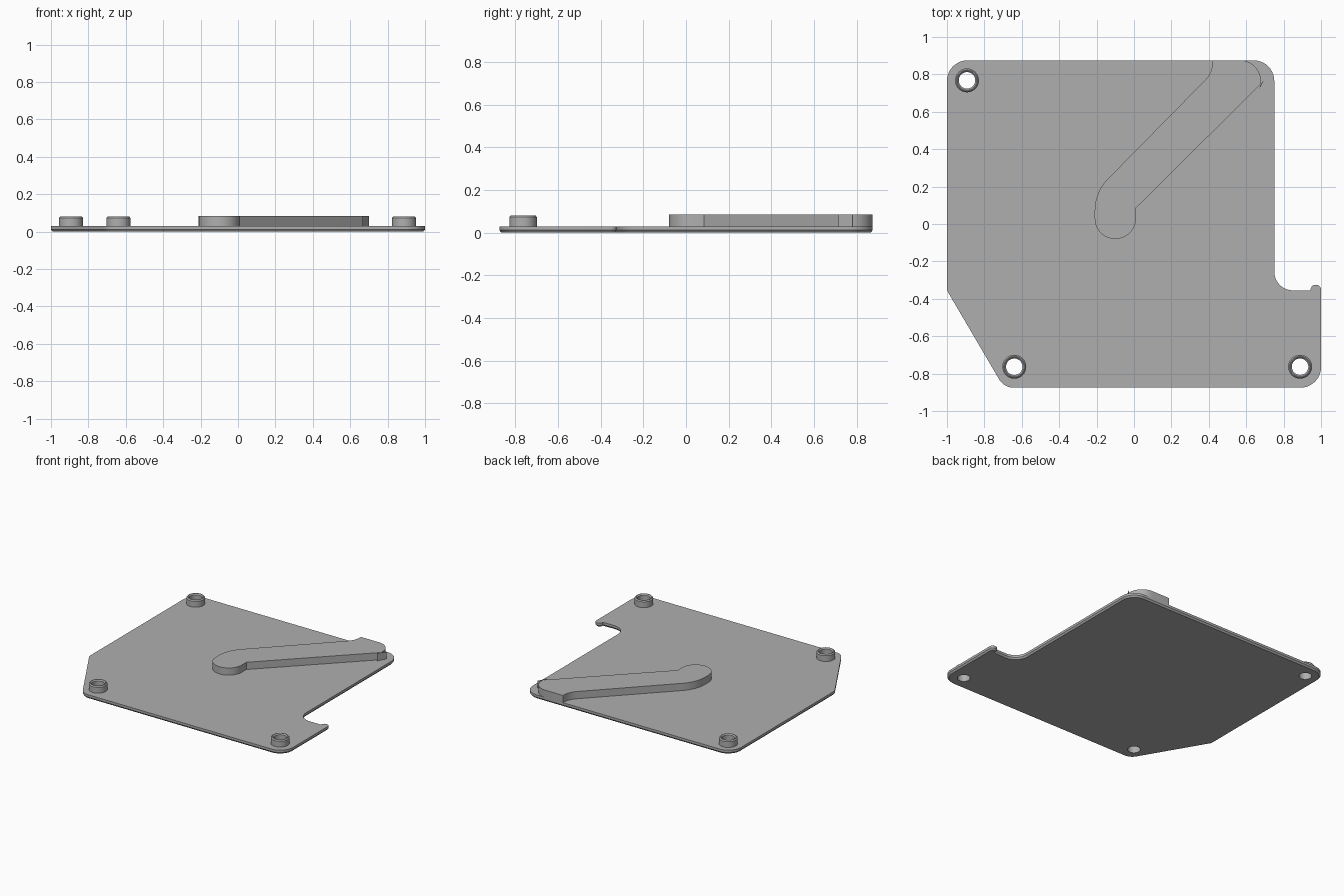
import bpy, bmesh, math
from mathutils import Vector

cube = bpy.data.objects.get("Cube")
if cube:
    bpy.data.objects.remove(cube, do_unlink=True)

# One plain grey for everything
grey = bpy.data.materials.new("plain grey")
grey.use_nodes = True
colour = (0.43, 0.43, 0.43, 1)
grey.diffuse_color = colour
grey.node_tree.nodes["Principled BSDF"].inputs["Base Color"].default_value = colour

TOP = 0.03
HOLE = 0.044
MOUNTS = [(-0.893, 0.768), (-0.64, -0.763), (0.888, -0.763)]


def rounded(corners, steps=10):
    """Closed outline from (x, y, radius) corners, each replaced by an arc."""
    out = []
    for i, (x, y, r) in enumerate(corners):
        p = Vector((x, y))
        a = (Vector(corners[i - 1][:2]) - p).normalized()
        b = (Vector(corners[(i + 1) % len(corners)][:2]) - p).normalized()
        if r == 0:
            out.append(p)
            continue
        half = a.angle(b) / 2
        centre = p + (a + b).normalized() * (r / math.sin(half))
        start = p + a * (r / math.tan(half)) - centre
        end = p + b * (r / math.tan(half)) - centre
        sweep = start.angle_signed(end)
        for k in range(steps + 1):
            t = -sweep * k / steps
            c, s = math.cos(t), math.sin(t)
            out.append(centre + Vector((start.x * c - start.y * s,
                                        start.x * s + start.y * c)))
    return out


def circle(x, y, r, n=40):
    return [Vector((x + r * math.cos(k * math.tau / n), y + r * math.sin(k * math.tau / n)))
            for k in range(n)]


def inset(points, d):
    """Move a counter-clockwise outline inwards by d."""
    out = []
    for i, p in enumerate(points):
        e = (p - points[i - 1]).normalized()
        f = (points[(i + 1) % len(points)] - p).normalized()
        n = Vector((-e.y - f.y, e.x + f.x)).normalized()
        out.append(p + n * d)
    return out


def finish(name, bm):
    bmesh.ops.recalc_face_normals(bm, faces=bm.faces)
    mesh = bpy.data.meshes.new(name)
    bm.to_mesh(mesh)
    bm.free()
    mesh.materials.append(grey)
    obj = bpy.data.objects.new(name, mesh)
    bpy.context.collection.objects.link(obj)
    bpy.ops.object.select_all(action='DESELECT')
    obj.select_set(True)
    bpy.context.view_layer.objects.active = obj
    bpy.ops.object.shade_smooth_by_angle(angle=math.radians(30))
    return obj


def walls(bm, rings):
    """Bridge successive vertex rings of equal length."""
    for low, high in zip(rings, rings[1:]):
        for i in range(len(low)):
            bm.faces.new((low[i - 1], low[i], high[i], high[i - 1]))


def slab(name, outline, levels, holes=()):
    """Solid from an outline at (z, inset) levels, with straight through holes."""
    bm = bmesh.new()
    stacks = [[(z, inset(outline, d)) for z, d in levels]]
    stacks += [[(levels[0][0], h), (levels[-1][0], h)] for h in holes]
    bottom, top = [], []
    for stack in stacks:
        rings = [[bm.verts.new((p.x, p.y, z)) for p in pts] for z, pts in stack]
        walls(bm, rings)
        for ring, edges in ((rings[0], bottom), (rings[-1], top)):
            edges += [bm.edges.get((ring[i - 1], ring[i])) for i in range(len(ring))]
    for edges in (bottom, top):
        bmesh.ops.triangle_fill(bm, edges=edges, use_beauty=True, normal=(0, 0, 1))
    return finish(name, bm)


# Base plate with chamfered underside, cut corner, notch and small end nub
plate = rounded([(-1, 0.875, 0.11), (-1, -0.355, 0.04), (-0.695, -0.875, 0.09),
                 (1, -0.875, 0.11), (1, -0.325, 0.027), (0.944, -0.325, 0.027),
                 (0.944, -0.355, 0), (0.75, -0.355, 0.1), (0.75, 0.875, 0.11)])
slab("base_plate", plate, [(0, 0.01), (0.012, 0), (TOP, 0)],
     [circle(x, y, HOLE) for x, y in MOUNTS])

# Raised diagonal arm with a round end, flush with the plate corner
arm = rounded([(-0.21, -0.08, 0.109), (0.01, -0.08, 0.109), (0.01, 0.085, 0),
               (0.69, 0.76, 0.14), (0.75, 0.875, 0.11), (0.42, 0.875, 0),
               (0.42, 0.81, 0.14), (-0.21, 0.17, 0.24)])
slab("raised_arm", arm, [(TOP, 0), (0.085, 0)])

# Hollow mounting bosses around the holes
BOSS = [(0.064, TOP), (0.064, 0.074), (0.057, 0.082), (0.052, 0.082),
        (HOLE, 0.074), (HOLE, TOP)]
for number, (x, y) in enumerate(MOUNTS, 1):
    bm = bmesh.new()
    walls(bm, [[bm.verts.new((p.x, p.y, z)) for p in circle(x, y, r)] for r, z in BOSS])
    boss = finish(f"mounting_boss_{number}", bm)
